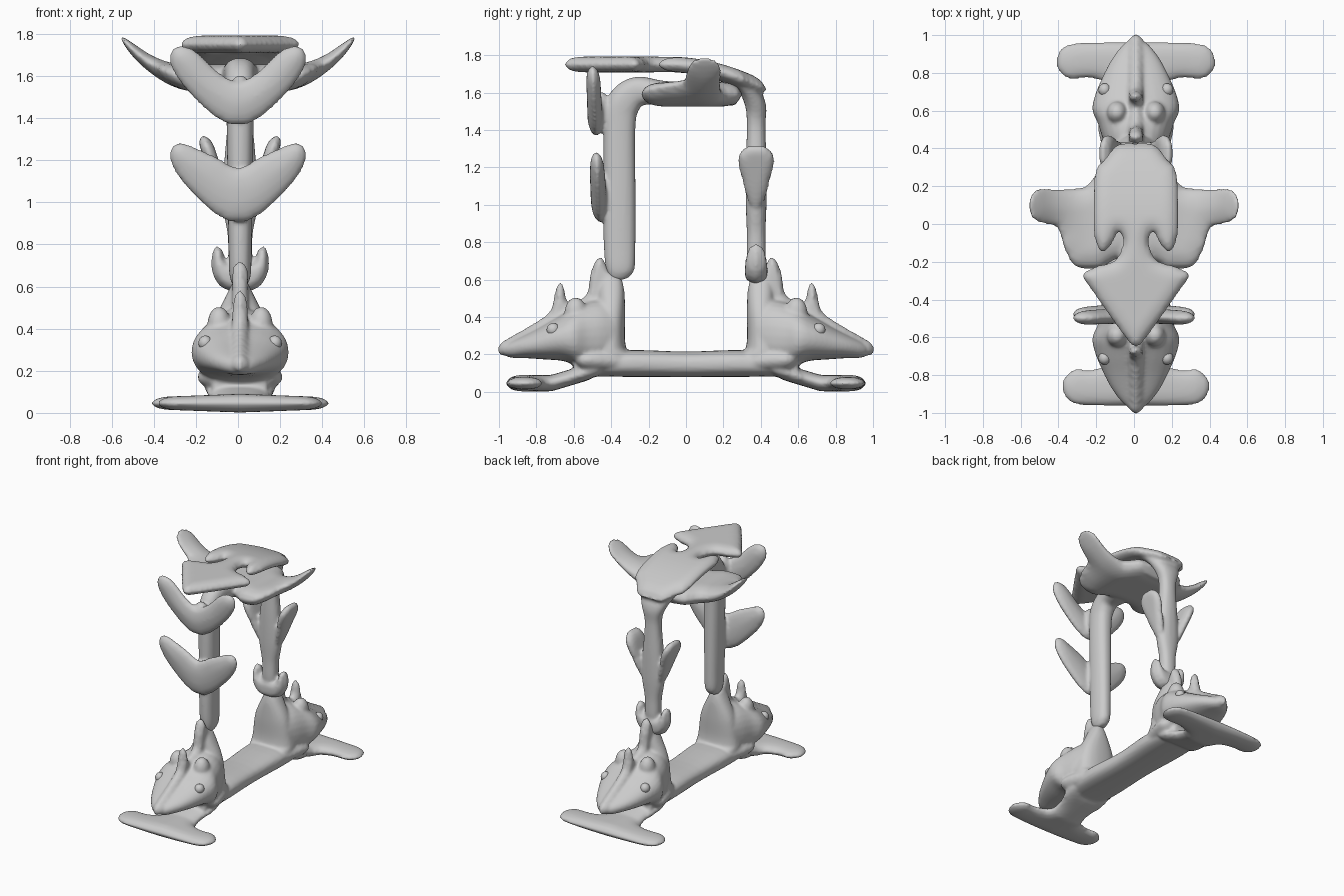
import bpy, bmesh, math
from mathutils import Vector, Matrix

if "Cube" in bpy.data.objects:
    bpy.data.objects.remove(bpy.data.objects["Cube"])

CX = 0.01  # the columns and heads sit slightly off the wing centre


def spline(pts, n, closed=False):
    """Catmull-Rom interpolation of tuples."""
    pts = [Vector(p) for p in pts]
    m, out = len(pts), []
    for i in range(m if closed else m - 1):
        q = [pts[j % m] if closed else pts[max(0, min(m - 1, j))] for j in range(i - 1, i + 3)]
        for k in range(n):
            t = k / n
            out.append(0.5 * (2 * q[1] + (q[2] - q[0]) * t
                              + (2 * q[0] - 5 * q[1] + 4 * q[2] - q[3]) * t * t
                              + (3 * q[1] - q[0] - 3 * q[2] + q[3]) * t ** 3))
    return out if closed else out + [pts[-1]]


def loft(bm, rows, power=0.85, s=1):
    """Rounded tube along a y-z path; rows are (y, z, half width, half thickness)."""
    rows = spline(rows, 5)
    rings = []
    for i, r in enumerate(rows):
        d = rows[min(i + 1, len(rows) - 1)] - rows[max(i - 1, 0)]
        d = Vector((d[0], d[1])).normalized()
        ring = []
        for k in range(28):
            a = math.tau * k / 28
            c, n = math.cos(a), math.sin(a)
            c, n = math.copysign(abs(c) ** power, c), math.copysign(abs(n) ** power, n)
            ring.append(bm.verts.new((CX + r[2] * c, s * (r[0] - d.y * r[3] * n), r[1] + d.x * r[3] * n)))
        rings.append(ring)
    for a, b in zip(rings, rings[1:]):
        for k in range(28):
            j = (k + 1) % 28
            bm.faces.new((a[k], a[j], b[j], b[k]))
    bm.faces.new(list(reversed(rings[0])))
    bm.faces.new(rings[-1])


def plate(bm, outline, place, half, rim=0.06, mirror=True):
    """Pillow-shaped fin: outline in (u, v), place(u, v, h) puts it in space."""
    if mirror:
        outline = outline + [(-u, v) for u, v in reversed(outline) if u > 1e-6]
    edge = spline(outline, 5, True)
    flat = bmesh.new()
    flat.faces.new([flat.verts.new((p[0], p[1], 0)) for p in edge])
    for ax in (0, 1):
        lo, hi = min(p[ax] for p in edge), max(p[ax] for p in edge)
        n = int((hi - lo) / 0.025) + 1
        for i in range(1, n):
            co = [0, 0, 0]
            co[ax] = lo + (hi - lo) * i / n
            no = [0, 0, 0]
            no[ax] = 1
            bmesh.ops.bisect_plane(flat, geom=flat.verts[:] + flat.edges[:] + flat.faces[:],
                                   plane_co=co, plane_no=no)
    bmesh.ops.triangulate(flat, faces=flat.faces[:])
    sides = ({}, {})
    for v in flat.verts:
        x, y = v.co.x, v.co.y
        if v.is_boundary:
            sides[0][v] = sides[1][v] = bm.verts.new(place(x, y, 0))
            continue
        dist = 9
        for a, b in zip(edge, edge[1:] + edge[:1]):
            e = b - a
            p = Vector((x, y)) - a
            t = max(0, min(1, p.dot(e) / max(e.dot(e), 1e-9)))
            dist = min(dist, (p - e * t).length)
        q = min(1, dist / rim)
        h = half * math.sqrt(max(0, 1 - (1 - q) ** 2))
        sides[0][v] = bm.verts.new(place(x, y, h))
        sides[1][v] = bm.verts.new(place(x, y, -h))
    for f in flat.faces:
        if all(v.is_boundary for v in f.verts):
            continue
        bm.faces.new([sides[0][v] for v in f.verts])
        bm.faces.new([sides[1][v] for v in reversed(f.verts)])
    flat.free()


def finish(bm, name, blend=True):
    bmesh.ops.recalc_face_normals(bm, faces=bm.faces[:])
    for f in bm.faces:
        f.smooth = True
    me = bpy.data.meshes.new(name)
    bm.to_mesh(me)
    bm.free()
    ob = bpy.data.objects.new(name, me)
    bpy.context.collection.objects.link(ob)
    if blend:  # melt the overlapping pieces into one organic skin
        r = ob.modifiers.new("blend", 'REMESH')
        r.mode, r.voxel_size, r.use_smooth_shade = 'VOXEL', 0.011, True
        m = ob.modifiers.new("soften", 'SMOOTH')
        m.factor, m.iterations = 0.5, 5


def ball(bm, loc, size):
    bmesh.ops.create_uvsphere(bm, u_segments=24, v_segments=14, radius=1,
                              matrix=Matrix.Translation(loc) @ Matrix.Diagonal((*size, 1)))


# base bar with an open-mouthed fish head at each end
base, eyes = bmesh.new(), bmesh.new()
loft(base, [(-0.6, 0.12, .13, .04), (-0.35, 0.15, .16, .07), (0, 0.147, .145, .068),
            (0.35, 0.15, .16, .07), (0.6, 0.12, .13, .04)], 0.75)
crest = [(.42, .3), (.34, .45), (.345, .6), (.41, .65), (.455, .725), (.505, .66), (.53, .53), (.58, .49),
         (.63, .48), (.665, .595), (.7, .54), (.73, .43), (.85, .345), (.98, .27), (1.007, .225),
         (.97, .19), (.8, .23), (.6, .3)]
for s, wide in ((1, 0.425), (-1, 0.395)):
    # upper head
    loft(base, [(.37, .3, .14, .17), (.45, .3, .175, .195), (.53, .295, .2, .185), (.6, .29, .23, .155),
                (.67, .28, .22, .12), (.76, .26, .185, .09), (.86, .24, .135, .062), (.93, .225, .085, .045),
                (.965, .22, .05, .03)], 0.9, s)
    # neck rising from the bar, narrowing toward the column
    loft(base, [(.42, .13, .16, .16), (.42, .18, .165, .155), (.42, .225, .165, .12), (.41, .28, .155, .085),
                (.4, .42, .13, .075), (.4, .54, .075, .07), (.4, .61, .04, .055)], 0.85, s)
    # throat
    loft(base, [(.35, .16, .16, .075), (.47, .17, .195, .085), (.545, .17, .2, .075), (.585, .17, .17, .04)], 1, s)
    # lower jaw shaped as a fluke
    jaw = [(0, .45), (.15, .45), (.16, .55), (.13, .65), (.15, .74), (.24, .77), (wide - .06, .77),
           (wide, .85), (wide - .05, .945), (.2, .965), (0, .965)]
    plate(base, jaw, lambda u, v, h: (u + CX, s * v, .046 + h * (1.1 - .9 * abs(u)) + .3 * max(0, .72 - v)), .04, .09)
    # dorsal crest and brows
    plate(base, crest, lambda u, v, h: (CX + h, s * u, v), .037, .035, False)
    for m in (1, -1):
        ball(base, (CX + m * .1, s * .59, .42), (.055, .06, .085))
        ball(eyes, (CX + m * .165, s * .71, .332), (.033, .035, .035))
finish(base, "two_headed_base")
finish(eyes, "eyes", False)

# front fish: column bending into the top, chevron fins, side wings
front = bmesh.new()
loft(front, [(-.34, .6, .025, .04), (-.35, .65, .05, .075), (-.355, .8, .055, .085), (-.355, 1.1, .06, .085),
             (-.355, 1.42, .065, .085), (-.335, 1.54, .07, .09), (-.26, 1.605, .075, .08),
             (-.14, 1.6, .1, .065), (.05, 1.59, .18, .055), (.27, 1.57, .15, .04)])
for z0, notch, y0 in ((.905, 1.165, -.468), (1.365, 1.575, -.488)):
    fin = [(0, notch), (.1, notch + .05), (.2, z0 + .355), (.285, z0 + .38), (.328, z0 + .32),
           (.28, z0 + .21), (.16, z0 + .08), (.06, z0 + .01), (0, z0)]
    plate(front, fin, lambda u, v, h: (u, y0 + h - .05 * (v - z0 - .15), v), .042, .12)
    # root joining the fin to the column
    ball(front, (CX, y0 + .035, z0 + .13), (.06, .05, .11))
wing = [(0, .3), (.17, .29), (.26, .2), (.4, .185), (.52, .185), (.562, .1), (.525, .015), (.41, -.02),
        (.37, -.13), (.31, -.225), (.19, -.24), (.1, -.19), (0, -.18)]
plate(front, wing, lambda u, v, h: (u, v, 1.59 + h * (1.15 - 1.7 * max(0, abs(u) - .2))
                                    + 1.6 * max(0, abs(u) - .21) ** 2), .057, .12)
finish(front, "front_column_with_wings")

# rear fish: column bending forward into the top plate, leaf fins, small tail
rear = bmesh.new()
loft(rear, [(.375, .6, .045, .035), (.375, .72, .055, .05), (.375, .85, .06, .05), (.375, 1.0, .085, .055),
            (.375, 1.2, .075, .055), (.375, 1.42, .06, .05), (.37, 1.54, .095, .055), (.31, 1.64, .15, .045),
            (.2, 1.69, .18, .035), (.05, 1.725, .16, .03)])
leaf = [(.375, .94), (.42, 1.02), (.455, 1.15), (.475, 1.25), (.43, 1.31), (.375, 1.32), (.32, 1.31),
        (.275, 1.25), (.295, 1.15), (.33, 1.02)]
for m in (1, -1):
    plate(rear, leaf, lambda u, v, h: (CX + m * (.05 + .33 * (v - .94)) + h, u, v), .034, .06, False)
tail = [(0, .72), (.06, .72), (.085, .775), (.12, .79), (.14, .7), (.105, .61), (.04, .575), (0, .575)]
plate(rear, tail, lambda u, v, h: (CX + u, .375 + h, v), .06, .05)
top = [(0, .43), (.1, .42), (.17, .34), (.215, .28), (.225, .1), (.22, -.07), (.18, -.15), (.13, -.11),
       (.09, -.04), (.07, -.1), (.11, -.19), (.2, -.22), (.285, -.265), (.25, -.33), (.05, -.61), (0, -.65)]
plate(rear, top, lambda u, v, h: (CX + u, v, 1.75 + h - .48 * max(0, v + .1) ** 2), .042, .08)
finish(rear, "rear_column_with_top_plate")
